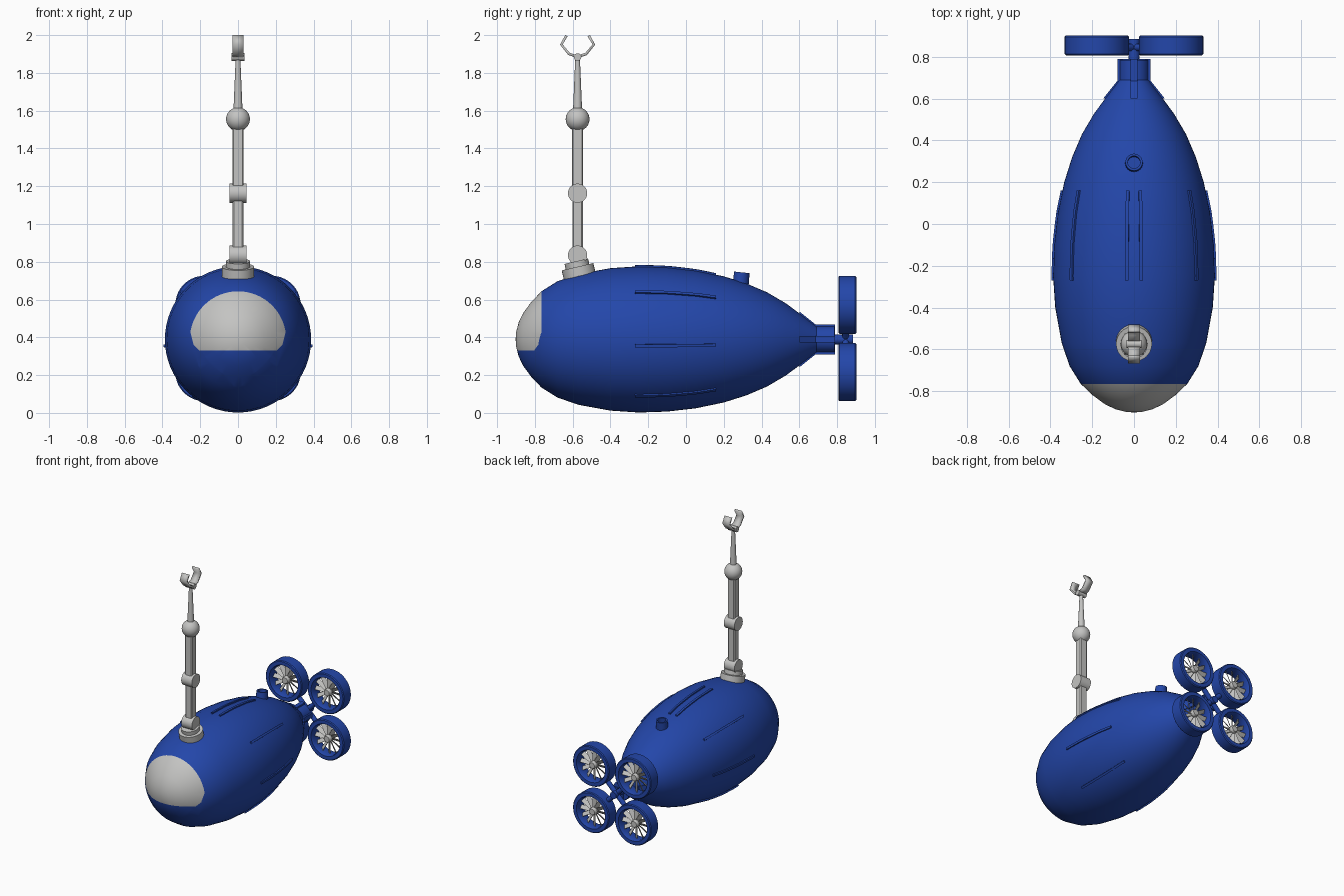
import bpy, bmesh, math
from mathutils import Vector, Matrix

if "Cube" in bpy.data.objects:
    bpy.data.objects.remove(bpy.data.objects["Cube"])

CZ = 0.389  # height of the hull axis


def material(name, rgb):
    m = bpy.data.materials.new(name)
    m.diffuse_color = (*rgb, 1)
    m.use_nodes = True
    m.node_tree.nodes["Principled BSDF"].inputs["Base Color"].default_value = m.diffuse_color
    return m


BLUE = material("deep blue", (0.017, 0.062, 0.40))
GREY = material("light grey", (0.55, 0.55, 0.54))


def finish(name, bm, mats, angle=35):
    bmesh.ops.recalc_face_normals(bm, faces=bm.faces)
    me = bpy.data.meshes.new(name)
    bm.to_mesh(me)
    bm.free()
    for m in mats:
        me.materials.append(m)
    ob = bpy.data.objects.new(name, me)
    bpy.context.collection.objects.link(ob)
    bpy.ops.object.select_all(action='DESELECT')
    ob.select_set(True)
    bpy.context.view_layer.objects.active = ob
    bpy.ops.object.shade_smooth_by_angle(angle=math.radians(angle))
    return ob


def lathe(profile, x=0, z=CZ, segs=48, closed=False):
    """Revolve (y, radius) points around an axis parallel to y."""
    bm = bmesh.new()
    rings = []
    for y, r in profile:
        rings.append([bm.verts.new((x + r * math.cos(2 * math.pi * i / segs), y,
                                    z + r * math.sin(2 * math.pi * i / segs))) for i in range(segs)])
    if closed:
        rings.append(rings[0])
    for a, b in zip(rings, rings[1:]):
        for i in range(segs):
            j = (i + 1) % segs
            bm.faces.new((a[i], a[j], b[j], b[i]))
    bmesh.ops.remove_doubles(bm, verts=bm.verts, dist=1e-5)
    return bm


def rod(name, p0, p1, r0, r1, mat, segs=24):
    p0, p1 = Vector(p0), Vector(p1)
    d = p1 - p0
    mtx = Matrix.Translation((p0 + p1) / 2) @ d.to_track_quat('Z', 'Y').to_matrix().to_4x4()
    bm = bmesh.new()
    bmesh.ops.create_cone(bm, cap_ends=True, segments=segs, radius1=r0, radius2=r1,
                          depth=d.length, matrix=mtx)
    return finish(name, bm, [mat])


def box(name, lo, hi, mat, bevel=0.0):
    lo, hi = Vector(lo), Vector(hi)
    bm = bmesh.new()
    bmesh.ops.create_cube(bm, size=1, matrix=Matrix.Translation((lo + hi) / 2) @ Matrix.Diagonal((*(hi - lo), 1)))
    if bevel:
        bmesh.ops.bevel(bm, geom=bm.edges[:], offset=bevel, segments=1, affect='EDGES')
    return finish(name, bm, [mat])


# Hull: body of revolution with the window cut into the nose
WIN_Y = -0.765
HULL = [(-0.902, 0), (-0.899, 0.04), (-0.886, 0.09), (-0.862, 0.14), (-0.82, 0.197), (WIN_Y, 0.255),
        (-0.68, 0.308), (-0.57, 0.346), (-0.4, 0.377), (-0.25, 0.387), (-0.1, 0.382), (0.05, 0.365),
        (0.2, 0.334), (0.32, 0.296), (0.43, 0.249), (0.53, 0.190), (0.6, 0.138), (0.65, 0.1),
        (0.69, 0.07), (0.785, 0.07), (0.785, 0)]


def hull_radius(y):
    for (a, ra), (b, rb) in zip(HULL, HULL[1:]):
        if a <= y <= b:
            return ra + (rb - ra) * (y - a) / (b - a)


bm = lathe(HULL, segs=64)
# lower edge and rounded lower corners of the window
cuts = [(Vector((0, 0, 0.33)), Vector((0, 0, -1)))]
for s in (1, -1):
    cuts.append((Vector((s * 0.25, 0, 0.42)), Vector((s * 0.97, 0, -0.243))))
    cuts.append((Vector((s * 0.235, 0, 0.36)), Vector((s * 0.707, 0, -0.707))))
for co, no in cuts:
    faces = [f for f in bm.faces if f.calc_center_median().y < WIN_Y]
    geom = list({v for f in faces for v in f.verts}) + list({e for f in faces for e in f.edges}) + faces
    bmesh.ops.bisect_plane(bm, geom=geom, plane_co=co, plane_no=no)
for f in bm.faces:
    c = f.calc_center_median()
    if c.y < WIN_Y and all((c - co).dot(no) < 0 for co, no in cuts):
        f.material_index = 1
finish("hull", bm, [BLUE, GREY])

# Raised strakes following the hull, mirrored left and right
for k, deg in enumerate((85, 40, -5, -50)):
    for side in (1, -1):
        a = math.radians(deg)
        rad = Vector((side * math.cos(a), 0, math.sin(a)))
        tan = Vector((-side * math.sin(a), 0, math.cos(a)))
        bm = bmesh.new()
        prev = None
        for i in range(10):
            y = -0.27 + 0.43 * i / 9
            r = hull_radius(y)
            ring = [bm.verts.new(Vector((0, y, CZ)) + rad * (r + h) + tan * w)
                    for h, w in ((-0.02, -0.008), (0.009, -0.008), (0.009, 0.008), (-0.02, 0.008))]
            if prev:
                for j in range(4):
                    bm.faces.new((prev[j], prev[(j + 1) % 4], ring[(j + 1) % 4], ring[j]))
            if i in (0, 9):
                bm.faces.new(ring)
            prev = ring
        finish(f"strake_{k}_{'right' if side > 0 else 'left'}", bm, [BLUE])

# Tail fins around the stern collar
for k in range(4):
    bm = bmesh.new()
    pts = [(0.6, 0.0), (0.6, 0.148), (0.685, 0.08), (0.79, 0.08), (0.79, 0.0)]
    f = bm.faces.new([bm.verts.new((-0.017, y, r)) for y, r in pts])
    ext = bmesh.ops.extrude_face_region(bm, geom=[f])
    bmesh.ops.translate(bm, vec=(0.034, 0, 0), verts=[v for v in ext['geom'] if isinstance(v, bmesh.types.BMVert)])
    bm.transform(Matrix.Translation((0, 0, CZ)) @ Matrix.Rotation(k * math.pi / 2, 4, 'Y'))
    finish(f"tail_fin_{k}", bm, [BLUE])

# Exhaust stub on the back
bm = bmesh.new()
stub = lathe([(0, 0.046), (0.2, 0.041), (0.2, 0.03), (0.16, 0.03), (0.16, 0)], z=0, segs=24)
stub.transform(Matrix.Translation((0, 0.275, 0.545)) @ Matrix.Rotation(math.radians(84), 4, 'X'))
bm.free()
finish("exhaust_stub", stub, [BLUE])

# Propulsion: shaft, diagonal struts and four ducted fans
rod("drive_shaft", (0, 0.77, CZ), (0, 0.885, CZ), 0.026, 0.026, BLUE)
OFF, YF = 0.178, 0.855
for sx in (1, -1):
    for sz in (1, -1):
        tag = f"{'right' if sx > 0 else 'left'}_{'upper' if sz > 0 else 'lower'}"
        x, z = sx * OFF, CZ + 0.005 + sz * OFF
        rod("strut_" + tag, (0, YF - 0.01, CZ), (x * 0.45, YF - 0.01, CZ + sz * OFF * 0.45), 0.018, 0.018, BLUE, 12)
        duct = lathe([(0.807, 0.122), (0.807, 0.148), (0.813, 0.154), (0.896, 0.154), (0.902, 0.148),
                      (0.902, 0.122), (0.89, 0.116), (0.819, 0.116)], x, z, 40, True)
        finish("duct_" + tag, duct, [BLUE])
        hub = lathe([(0.822, 0), (0.822, 0.022), (0.835, 0.028), (0.875, 0.028), (0.888, 0.022), (0.888, 0)], x, z, 20)
        finish("fan_hub_" + tag, hub, [GREY])
        # pitched fan blades
        bm = bmesh.new()
        for k in range(12):
            m = (Matrix.Translation((x, YF, z)) @ Matrix.Rotation(k * math.pi / 6, 4, 'Y')
                 @ Matrix.Translation((0, 0, 0.07)) @ Matrix.Rotation(math.radians(40), 4, 'Z')
                 @ Matrix.Diagonal((0.032, 0.004, 0.098, 1)))
            bmesh.ops.create_cube(bm, size=1, matrix=m)
        finish("fan_blades_" + tag, bm, [GREY])

# Arm: tilted flange on the hull
AY = -0.574
base = Vector((0, AY + 0.012, 0.72))
up = Vector((0, -math.sin(math.radians(13)), math.cos(math.radians(13))))
rod("arm_flange", base, base + up * 0.055, 0.086, 0.086, GREY, 32)
rod("arm_turntable", base + up * 0.05, base + up * 0.085, 0.064, 0.064, GREY, 32)

# Arm: pivots and links
for name, z in (("shoulder_pivot", 0.835), ("elbow_pivot", 1.163)):
    rod(name, (-0.045, AY, z), (0.045, AY, z), 0.051, 0.051, GREY, 28)
box("lower_link", (-0.028, AY - 0.028, 0.835), (0.028, AY + 0.028, 1.163), GREY, 0.006)
box("upper_link", (-0.03, AY - 0.03, 1.163), (0.03, AY + 0.03, 1.54), GREY, 0.006)
bm = bmesh.new()
bmesh.ops.create_uvsphere(bm, u_segments=28, v_segments=16, radius=0.063,
                          matrix=Matrix.Translation((0, AY, 1.555)))
finish("wrist_ball", bm, [GREY])
rod("forearm", (0, AY, 1.58), (0, AY, 1.885), 0.025, 0.012, GREY, 16)

# Gripper: hinge pin and two bent claws
rod("claw_hinge", (-0.035, AY, 1.884), (0.035, AY, 1.884), 0.02, 0.02, GREY, 16)
for side in (1, -1):
    bm = bmesh.new()
    path = [(0.008, 1.888), (0.045, 1.9), (0.086, 1.95), (0.059, 1.997)]
    rows = [[bm.verts.new((x, AY + side * y, z)) for x in (-0.029, 0.029)] for y, z in path]
    for a, b in zip(rows, rows[1:]):
        bm.faces.new((a[0], a[1], b[1], b[0]))
    claw = finish("claw_back" if side > 0 else "claw_front", bm, [GREY], 20)
    mod = claw.modifiers.new("thickness", 'SOLIDIFY')
    mod.thickness, mod.offset = 0.014, 0
